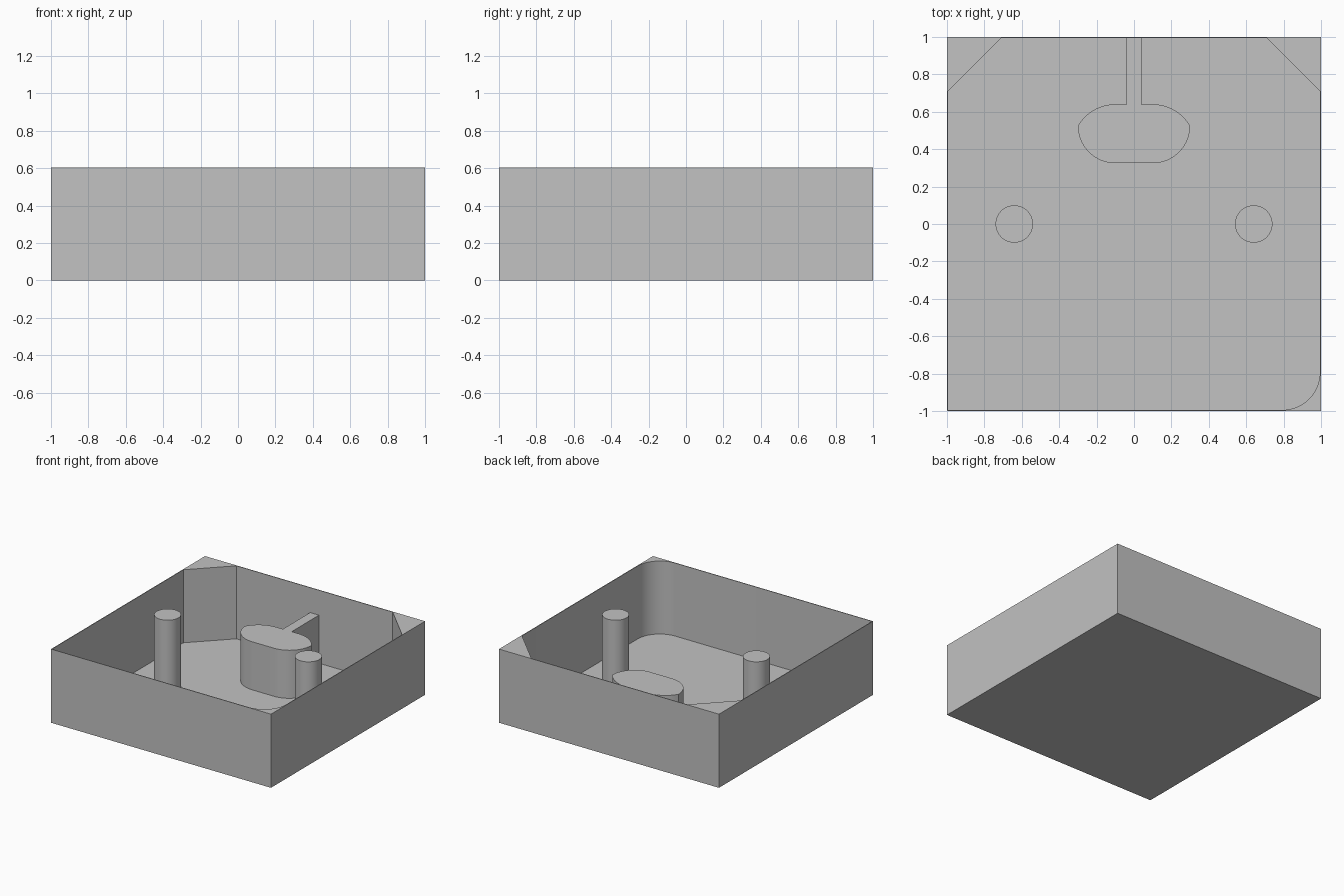
import bpy, bmesh
from math import atan2, cos, sin, pi, radians

if "Cube" in bpy.data.objects:
    bpy.data.objects.remove(bpy.data.objects["Cube"])

HEIGHT, FLOOR, WALL = 0.605, 0.005, 0.006
INNER = 1 - WALL

grey = bpy.data.materials.new("plain grey")
grey.use_nodes = True
grey.diffuse_color = (0.54, 0.54, 0.54, 1)
grey.node_tree.nodes["Principled BSDF"].inputs["Base Color"].default_value = grey.diffuse_color


def arc(cx, cy, r, start, end, steps=16):
    angles = [start + (end - start) * i / steps for i in range(steps + 1)]
    return [(cx + r * cos(a), cy + r * sin(a)) for a in angles]


def prism(name, outline, z0, z1):
    """Extrude a counter-clockwise outline from z0 to z1."""
    bm = bmesh.new()
    base = bm.faces.new([bm.verts.new((x, y, z0)) for x, y in outline])
    grown = bmesh.ops.extrude_face_region(bm, geom=[base], use_keep_orig=True)
    top = [v for v in grown["geom"] if isinstance(v, bmesh.types.BMVert)]
    bmesh.ops.translate(bm, verts=top, vec=(0, 0, z1 - z0))
    bmesh.ops.recalc_face_normals(bm, faces=bm.faces)
    mesh = bpy.data.meshes.new(name)
    bm.to_mesh(mesh)
    bm.free()
    mesh.materials.append(grey)
    obj = bpy.data.objects.new(name, mesh)
    bpy.context.collection.objects.link(obj)
    return obj


def select(obj):
    bpy.ops.object.select_all(action='DESELECT')
    obj.select_set(True)
    bpy.context.view_layer.objects.active = obj


# Open tray: two bevelled back corners and one rounded front corner inside
tray = prism("tray", [(-1, -1), (1, -1), (1, 1), (-1, 1)], 0, HEIGHT)
cavity = [(-INNER, -INNER)]
cavity += arc(INNER - 0.2, -INNER + 0.2, 0.2, -pi / 2, 0)
cavity += [(INNER, 0.71), (0.71, INNER), (-0.71, INNER), (-INNER, 0.71)]
cutter = prism("cavity_cutter", cavity, FLOOR, HEIGHT + 0.2)
cutter.hide_render = True
cut = tray.modifiers.new("cavity", 'BOOLEAN')
cut.operation, cut.solver, cut.object = 'DIFFERENCE', 'EXACT', cutter
select(tray)
bpy.ops.object.modifier_apply(modifier=cut.name)
bpy.data.objects.remove(cutter)

# Island joined to the back wall by a narrow rib
crown_y, crown_r = 0.409, 0.231
tip = atan2(0.525 - crown_y, 0.2)
right_side = [(0.1, 0.325)] + arc(0.1, 0.525, 0.2, -pi / 2, 0)[1:]
right_side += arc(0.1, crown_y, crown_r, tip, pi / 2)[1:]
right_side += [(0.04, 0.64), (0.04, INNER)]
left_side = [(-x, y) for x, y in reversed(right_side)]
island = prism("island_with_rib", right_side + left_side, FLOOR, 0.4)

# Two round posts
posts = [prism(side + "_post", arc(x, 0, 0.1, 0, 2 * pi, 48)[:-1], FLOOR, 0.603)
         for side, x in (("left", 0.64), ("right", -0.64))]

for obj in [tray, island] + posts:
    select(obj)
    bpy.ops.object.shade_smooth_by_angle(angle=radians(30))
